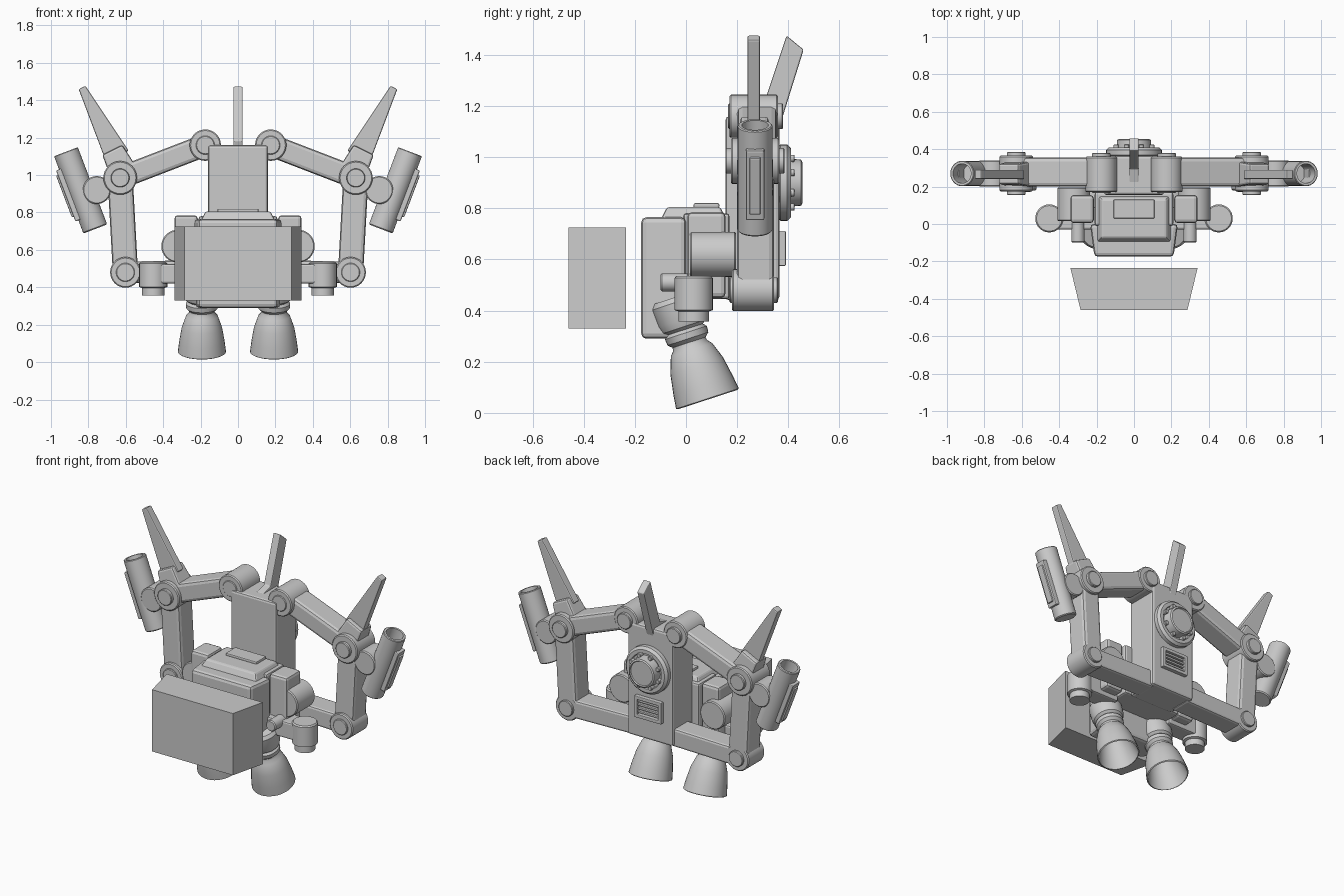
import bpy, bmesh, math
from mathutils import Vector, Matrix

old = bpy.data.objects.get("Cube")
if old:
    bpy.data.objects.remove(old, do_unlink=True)

grey = bpy.data.materials.new("light_grey")
grey.use_nodes = True
COLOUR = (0.6, 0.6, 0.6, 1)
grey.diffuse_color = COLOUR
grey.node_tree.nodes["Principled BSDF"].inputs["Base Color"].default_value = COLOUR


def finish(name, bm, mirror=False, bevel=0.0, smooth=False):
    """Turn a bmesh into an object, with optional bevel and left-right mirror."""
    bmesh.ops.recalc_face_normals(bm, faces=bm.faces)
    if bevel:
        bmesh.ops.bevel(bm, geom=bm.edges[:], offset=bevel, segments=2,
                        profile=0.5, affect='EDGES', clamp_overlap=True)
    mesh = bpy.data.meshes.new(name)
    bm.to_mesh(mesh)
    bm.free()
    mesh.materials.append(grey)
    ob = bpy.data.objects.new(name, mesh)
    bpy.context.collection.objects.link(ob)
    if smooth:
        bpy.ops.object.select_all(action='DESELECT')
        ob.select_set(True)
        bpy.context.view_layer.objects.active = ob
        bpy.ops.object.shade_smooth_by_angle(angle=math.radians(35))
    if mirror:
        ob.modifiers.new("Mirror", 'MIRROR').use_mirror_merge = False
    return ob


def box(name, lo, hi, bevel=0.012, mirror=False, front=1.0, top=(1, 1)):
    """Box between two corners; front narrows the -y side, top scales the upper face."""
    bm = bmesh.new()
    bmesh.ops.create_cube(bm, size=1)
    lo, hi = Vector(lo), Vector(hi)
    mid, size = (lo + hi) / 2, hi - lo
    for v in bm.verts:
        if v.co.y < 0:
            v.co.x *= front
        if v.co.z > 0:
            v.co.x *= top[0]
            v.co.y *= top[1]
        v.co = mid + v.co * size
    return finish(name, bm, mirror, bevel)


def beam(name, p, q, w, y0, y1, w_end=None, t_end=1.0, bevel=0.012):
    """Mirrored bar between two (x, z) points, optionally tapering to its end."""
    p, q = Vector((p[0], 0, p[1])), Vector((q[0], 0, q[1]))
    along = (q - p).normalized()
    side = Vector((along.z, 0, -along.x))
    mid, half = (y0 + y1) / 2, (y1 - y0) / 2
    bm = bmesh.new()
    bmesh.ops.create_cube(bm, size=2)
    for v in bm.verts:
        end = v.co.z > 0
        width = (w_end or w) if end else w
        thick = half * (t_end if end else 1)
        v.co = (q if end else p) + side * v.co.x * width / 2 + Vector((0, mid + v.co.y * thick, 0))
    return finish(name, bm, True, bevel)


def lathe(name, profile, loc, axis, mirror=False, segs=32):
    """Revolve (radius, height) points about an axis that starts at loc."""
    bm = bmesh.new()
    mat = Matrix.Translation(loc) @ Vector(axis).to_track_quat('Z', 'Y').to_matrix().to_4x4()
    rings = []
    for r, h in profile:
        rings.append([bm.verts.new(mat @ Vector((r * math.cos(a), r * math.sin(a), h)))
                      for a in (2 * math.pi * i / segs for i in range(segs))])
    for a, b in zip(rings, rings[1:]):
        for i in range(segs):
            j = (i + 1) % segs
            bm.faces.new((a[i], a[j], b[j], b[i]))
    bm.faces.new(rings[0][::-1])
    bm.faces.new(rings[-1])
    return finish(name, bm, mirror, smooth=True)


def drum(name, x, z, r, y0, y1, mirror=True, c=0.006):
    """Cylinder lying along y with softened rims."""
    n = y1 - y0
    return lathe(name, [(r - c, 0), (r, c), (r, n - c), (r - c, n)], (x, y0, z), (0, 1, 0), mirror)


# Front block
box("front_block", (-0.34, -0.46, 0.33), (0.34, -0.235, 0.725), 0, front=0.84)

# Body and stepped top
box("body_front", (-0.235, -0.175, 0.29), (0.235, 0.0, 0.765), 0.02, front=0.9)
box("body_core", (-0.21, -0.01, 0.445), (0.21, 0.17, 0.78))
box("body_top_step", (-0.2, -0.1, 0.755), (0.2, 0.16, 0.805), 0.01, top=(0.87, 0.8))
box("body_top_plate", (-0.11, 0.03, 0.8), (0.11, 0.13, 0.82), 0.006)
box("shoulder_box", (0.215, 0.005, 0.45), (0.34, 0.155, 0.785), 0.018, True)
drum("side_drum", 0.322, 0.62, 0.088, 0.015, 0.195)
drum("side_knob", 0.3, 0.51, 0.035, -0.1, 0.02)

# Hanging side canisters
box("canister_arm", (0.2, -0.03, 0.42), (0.455, 0.09, 0.525), 0.01, True)
lathe("canister", [(0.06, 0), (0.06, 0.04), (0.075, 0.045), (0.075, 0.17), (0.068, 0.178)],
      (0.453, 0.03, 0.357), (0, 0, 1), True)

# Spine with back fin
box("spine", (-0.16, 0.155, 0.44), (0.16, 0.365, 1.16), 0.014)
bm = bmesh.new()
outline = [(0.22, 1.1), (0.22, 1.16), (0.295, 1.18), (0.393, 1.475), (0.46, 1.42), (0.36, 1.1)]
face = bm.faces.new([bm.verts.new((-0.025, y, z)) for y, z in outline])
ext = bmesh.ops.extrude_face_region(bm, geom=[face])
for v in ext["geom"]:
    if isinstance(v, bmesh.types.BMVert):
        v.co.x = 0.025
finish("back_fin", bm, bevel=0.006)

# Round back hatch with bolts
lathe("back_hatch", [(0.14, 0), (0.15, 0.01), (0.15, 0.035), (0.135, 0.05), (0.112, 0.05),
                     (0.108, 0.035), (0.095, 0.035), (0.09, 0.09), (0.08, 0.095), (0.076, 0.088)],
      (0, 0.36, 0.9), (0, 1, 0))
for i in range(8):
    a = math.tau * (i + 0.5) / 8
    drum("hatch_bolt", 0.103 * math.cos(a), 0.9 + 0.103 * math.sin(a), 0.014, 0.38, 0.425, False, 0.003)

# Back vent: frame, slats
for z in (0.575, 0.69):
    box("vent_rail", (-0.095, 0.355, z), (0.095, 0.39, z + 0.022), 0.004)
box("vent_post", (0.073, 0.355, 0.575), (0.095, 0.39, 0.712), 0.004, True)
for i in range(4):
    z = 0.604 + 0.023 * i
    box("vent_slat", (-0.075, 0.355, z), (0.075, 0.38, z + 0.013), 0.002)

# Jointed arms
shoulder, elbow, lower = (0.175, 1.16), (0.63, 0.985), (0.602, 0.48)
beam("upper_arm", shoulder, elbow, 0.12, 0.2, 0.355, bevel=0.02)
beam("forearm", elbow, lower, 0.135, 0.2, 0.345, bevel=0.02)
beam("lower_strut", lower, (0.13, 0.49), 0.115, 0.2, 0.345, bevel=0.014)
drum("shoulder_joint", *shoulder, 0.084, 0.17, 0.36)
drum("elbow_joint", *elbow, 0.09, 0.175, 0.365)
drum("lower_joint", *lower, 0.082, 0.18, 0.345)
for (x, z), y0, y1 in ((shoulder, 0.165, 0.38), (elbow, 0.155, 0.385), (lower, 0.17, 0.36)):
    drum("joint_cap", x, z, 0.05, y0, y1, c=0.004)

# Elbow fins on socket blocks
beam("fin_socket", (0.61, 1.01), (0.672, 1.135), 0.15, 0.2, 0.335, w_end=0.12, t_end=0.8)
beam("elbow_fin", (0.645, 1.1), (0.834, 1.468), 0.135, 0.24, 0.29, w_end=0.04, bevel=0.007)

# Outer launch tubes with side plates
drum("tube_mount", 0.755, 0.92, 0.075, 0.2, 0.34)
top, base = Vector((0.92, 0.27, 1.125)), Vector((0.763, 0.27, 0.712))
axis = top - base
n = axis.length
lathe("launch_tube", [(0.062, 0), (0.068, 0.006), (0.068, n - 0.004), (0.064, n), (0.052, n),
                      (0.05, n - 0.15)], base, axis, True)
out = Vector((axis.z, 0, -axis.x)).normalized()
for name, d, w, cut, yr in (("tube_plate", 0.065, 0.04, 0.17, 0.036), ("tube_rib", 0.08, 0.03, 0.23, 0.022)):
    a = base + out * d + axis * cut
    b = top + out * d - axis * cut
    beam(name, (a.x, a.z), (b.x, b.z), w, 0.27 - yr, 0.27 + yr, bevel=0.006)

# Hollow tilted thrusters
lathe("thruster", [(0.06, 0.2), (0.095, 0.12), (0.118, 0.02), (0.122, 0), (0.129, 0.004), (0.122, 0.06),
                   (0.108, 0.14), (0.085, 0.205), (0.07, 0.222), (0.068, 0.235), (0.084, 0.25),
                   (0.086, 0.275), (0.074, 0.288), (0.09, 0.3), (0.098, 0.33), (0.1, 0.4), (0.085, 0.42)],
      (0.193, 0.085, 0.052), (0, -0.31, 0.95), True)
